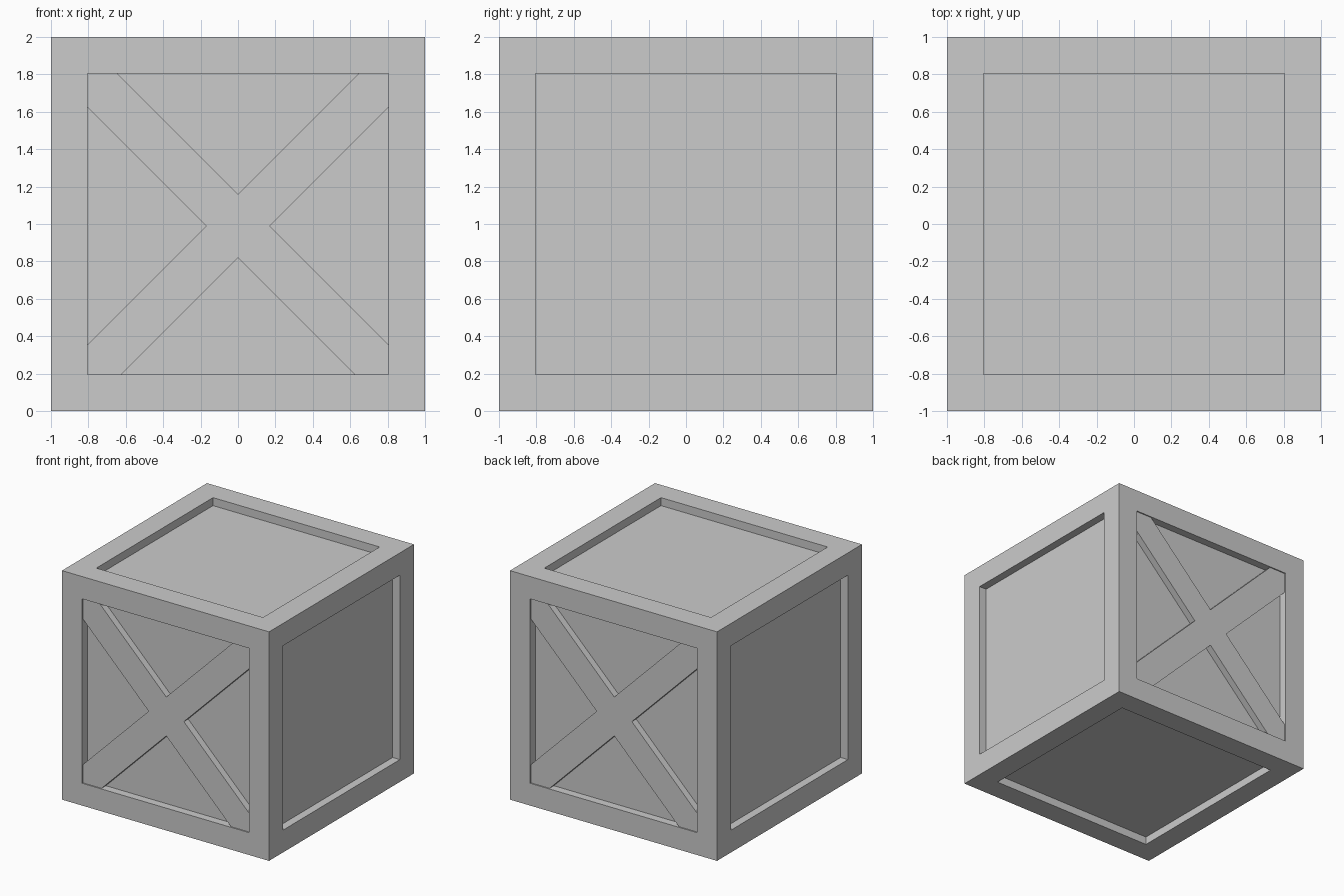
import bpy, bmesh

if "Cube" in bpy.data.objects:
    bpy.data.objects.remove(bpy.data.objects["Cube"])

HALF = 0.805      # half width of each recessed panel
DEPTH = 0.07      # recess depth
CZ = 0.99         # height of the brace crossing
NOTCH = 0.17      # crossing centre to inner notch of the brace


def finish(name, bm):
    bmesh.ops.recalc_face_normals(bm, faces=bm.faces[:])
    mesh = bpy.data.meshes.new(name)
    bm.to_mesh(mesh)
    bm.free()
    obj = bpy.data.objects.new(name, mesh)
    bpy.context.collection.objects.link(obj)
    return obj


# Crate body: cube with a flat border and a straight-walled recess on all six sides
bm = bmesh.new()
bmesh.ops.create_cube(bm, size=2)
bmesh.ops.translate(bm, verts=bm.verts[:], vec=(0, 0, 1))
panels = bm.faces[:]
bmesh.ops.inset_individual(bm, faces=panels, thickness=1 - HALF, use_even_offset=True)
panels = bmesh.ops.extrude_discrete_faces(bm, faces=panels)["faces"]
for f in panels:
    f.normal_update()
    bmesh.ops.translate(bm, verts=f.verts[:], vec=f.normal * -DEPTH)
finish("crate_body", bm)

# Diagonal cross brace: right half of the outline, mirrored to the left
top, bottom = 1 + HALF, 1 - HALF
right = [
    (top - CZ - NOTCH, top), (HALF, top), (HALF, CZ + HALF - NOTCH),
    (NOTCH, CZ),
    (HALF, CZ - HALF + NOTCH), (HALF, bottom), (CZ - NOTCH - bottom, bottom),
]
left = [(-x, z) for x, z in reversed(right)]
outline = [(0, CZ + NOTCH)] + right + [(0, CZ - NOTCH)] + left

for name, side in (("front_brace", -1), ("back_brace", 1)):
    bm = bmesh.new()
    face = bm.faces.new([bm.verts.new((x, side * (1 - DEPTH), z)) for x, z in outline])
    ext = bmesh.ops.extrude_face_region(bm, geom=[face], use_keep_orig=True)
    moved = [v for v in ext["geom"] if isinstance(v, bmesh.types.BMVert)]
    bmesh.ops.translate(bm, verts=moved, vec=(0, side * (DEPTH - 0.01), 0))
    finish(name, bm)
